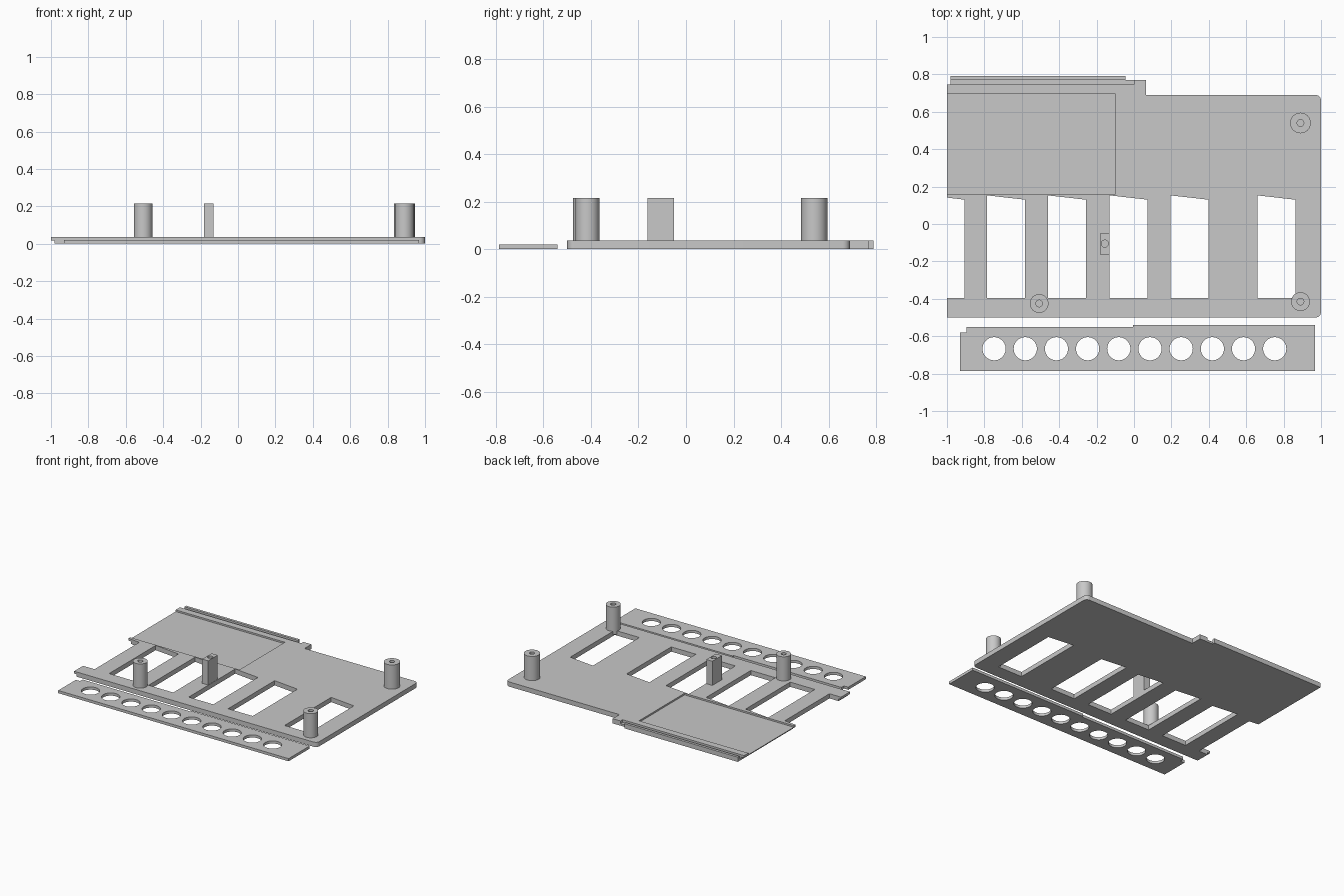
import bpy, bmesh, math

if "Cube" in bpy.data.objects:
    bpy.data.objects.remove(bpy.data.objects["Cube"])

grey = bpy.data.materials.new("light grey")
grey.diffuse_color = (0.58, 0.58, 0.58, 1)
grey.use_nodes = True
grey.node_tree.nodes["Principled BSDF"].inputs["Base Color"].default_value = grey.diffuse_color


def prism(name, outline, z0, z1):
    """Extrude a flat outline between two heights."""
    bm = bmesh.new()
    face = bm.faces.new([bm.verts.new((x, y, z0)) for x, y in outline])
    new = bmesh.ops.extrude_face_region(bm, geom=[face])["geom"]
    for v in new:
        if isinstance(v, bmesh.types.BMVert):
            v.co.z = z1
    bmesh.ops.recalc_face_normals(bm, faces=bm.faces)
    mesh = bpy.data.meshes.new(name)
    bm.to_mesh(mesh)
    bm.free()
    mesh.materials.append(grey)
    obj = bpy.data.objects.new(name, mesh)
    bpy.context.collection.objects.link(obj)
    return obj


def rect(x0, x1, y0, y1):
    return [(x0, y0), (x1, y0), (x1, y1), (x0, y1)]


def arc(cx, cy, r, a0, a1, n):
    return [(cx + r * math.cos(math.radians(a0 + (a1 - a0) * i / n)),
             cy + r * math.sin(math.radians(a0 + (a1 - a0) * i / n))) for i in range(n + 1)]


def circle(cx, cy, r, n=40):
    return arc(cx, cy, r, 0, 360, n)[:-1]


def cut(obj, outline, z0, z1):
    """Subtract a prism from an object, then remove the cutter."""
    cutter = prism("cutter", outline, z0, z1)
    cutter.hide_render = True
    mod = obj.modifiers.new("cut", 'BOOLEAN')
    mod.operation = 'DIFFERENCE'
    mod.solver = 'EXACT'
    mod.object = cutter
    bpy.context.view_layer.objects.active = obj
    bpy.ops.object.modifier_apply(modifier=mod.name)
    bpy.data.objects.remove(cutter)


def smooth(obj):
    bpy.ops.object.select_all(action='DESELECT')
    obj.select_set(True)
    bpy.context.view_layer.objects.active = obj
    bpy.ops.object.shade_smooth_by_angle(angle=math.radians(30))


T = 0.035       # plate thickness
TOP = 0.215     # post height

# main plate with two rounded corners and a stepped back edge
outline = [(-1, -0.5)] + arc(0.97, -0.47, 0.03, -90, 0, 6) + arc(0.97, 0.66, 0.03, 0, 90, 6)
outline += [(0.065, 0.69), (0.065, 0.77), (-0.045, 0.77), (-0.045, 0.79),
            (-0.98, 0.79), (-0.98, 0.745), (-1, 0.745)]
plate = prism("main_plate", outline, 0, T)

# slanted windows, the first open to the left
cut(plate, [(-1.1, -0.395), (-0.905, -0.395), (-0.905, 0.13), (-1.1, 0.153)], -0.1, 0.1)
for x0 in (-0.785, -0.46, -0.13, 0.195, 0.66):
    x1 = x0 + 0.203
    cut(plate, [(x0, -0.395), (x1, -0.395), (x1, 0.13), (x0, 0.153)], -0.1, 0.1)

# shallow pocket, back groove and undercut lap joint on the left edge
cut(plate, rect(-1.1, -0.1, 0.16, 0.695), 0.023, 0.1)
cut(plate, rect(-1.1, 0, 0.745, 0.77), 0.015, 0.1)
cut(plate, rect(-1.1, -0.98, -0.6, 0.9), -0.1, 0.018)
smooth(plate)

# round screw posts
for i, (x, y, r) in enumerate([(-0.507, -0.425, 0.05), (0.89, -0.415, 0.05), (0.89, 0.54, 0.055)]):
    post = prism(f"round_post_{i + 1}", circle(x, y, r), 0.01, TOP)
    cut(post, circle(x, y, 0.018, 20), 0.04, 0.3)
    smooth(post)

# square screw post
post = prism("square_post", rect(-0.182, -0.132, -0.162, -0.05), 0.01, TOP)
cut(post, circle(-0.156, -0.105, 0.019, 20), 0.04, 0.3)
smooth(post)

# separate front strip with a row of round holes
strip = prism("front_strip", [(-0.93, -0.787), (0.968, -0.787), (0.968, -0.54), (-0.005, -0.54),
                              (-0.005, -0.55), (-0.895, -0.55), (-0.895, -0.58), (-0.93, -0.58)], 0, 0.02)
for i in range(10):
    cut(strip, circle(-0.748 + i * 0.1667, -0.667, 0.062), -0.1, 0.1)
smooth(strip)
